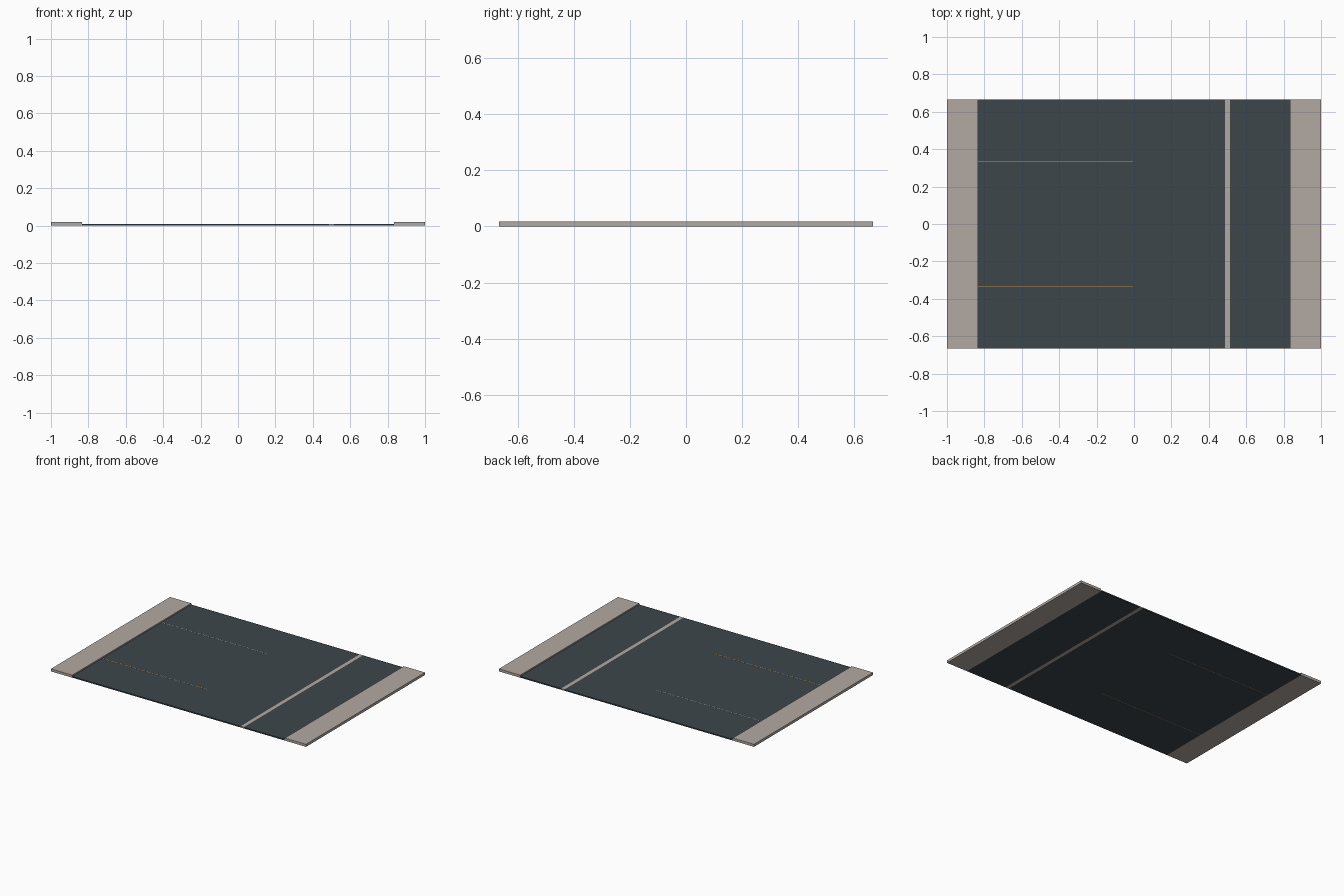
import bpy, bmesh

if "Cube" in bpy.data.objects:
    bpy.data.objects.remove(bpy.data.objects["Cube"])


def material(name, rgb):
    m = bpy.data.materials.new(name)
    m.diffuse_color = (*rgb, 1.0)
    m.use_nodes = True
    m.node_tree.nodes["Principled BSDF"].inputs["Base Color"].default_value = m.diffuse_color
    return m


CONCRETE = material("warm_grey_concrete", (0.445, 0.396, 0.361))
ASPHALT = material("dark_asphalt", (0.045, 0.061, 0.069))
ORANGE = material("orange_line", (0.60, 0.26, 0.065))
PALE = material("pale_grey_line", (0.40, 0.40, 0.40))


def box(name, x, y, z, mat):
    """Axis-aligned box from (min, max) pairs."""
    bm = bmesh.new()
    bmesh.ops.create_cube(bm, size=1.0)
    for v in bm.verts:
        for i, (lo, hi) in enumerate((x, y, z)):
            v.co[i] = lo if v.co[i] < 0 else hi
    me = bpy.data.meshes.new(name)
    bm.to_mesh(me)
    bm.free()
    me.materials.append(mat)
    ob = bpy.data.objects.new(name, me)
    bpy.context.collection.objects.link(ob)
    return ob


HALF = 2 / 3          # half length of the tile along y
KERB = 5 / 6          # inner edge of the pavements
ROAD = 0.009          # road surface height
FULL = (-HALF, HALF)

# Raised pavements on both sides
box("left_pavement", (-1, -KERB), FULL, (0, 0.018), CONCRETE)
box("right_pavement", (KERB, 1), FULL, (0, 0.018), CONCRETE)

# Road surface, split by the painted lane stripe
box("wide_road", (-KERB, 0.4865), FULL, (0.0003, ROAD), ASPHALT)
box("lane_stripe", (0.4865, 0.5125), FULL, (0, ROAD), CONCRETE)
box("narrow_road", (0.5125, KERB), FULL, (0.0003, ROAD), ASPHALT)

# Hairline parking marks, visible on top and underneath
for name, y, top in (("back", 0.335, PALE), ("front", -0.332, ORANGE)):
    span = (y - 0.0015, y + 0.0015)
    box(name + "_parking_line", (-KERB, -0.005), span, (ROAD - 0.001, ROAD + 0.0003), top)
    box(name + "_parking_line_underside", (-KERB, -0.005), span, (0, 0.001), ORANGE)
